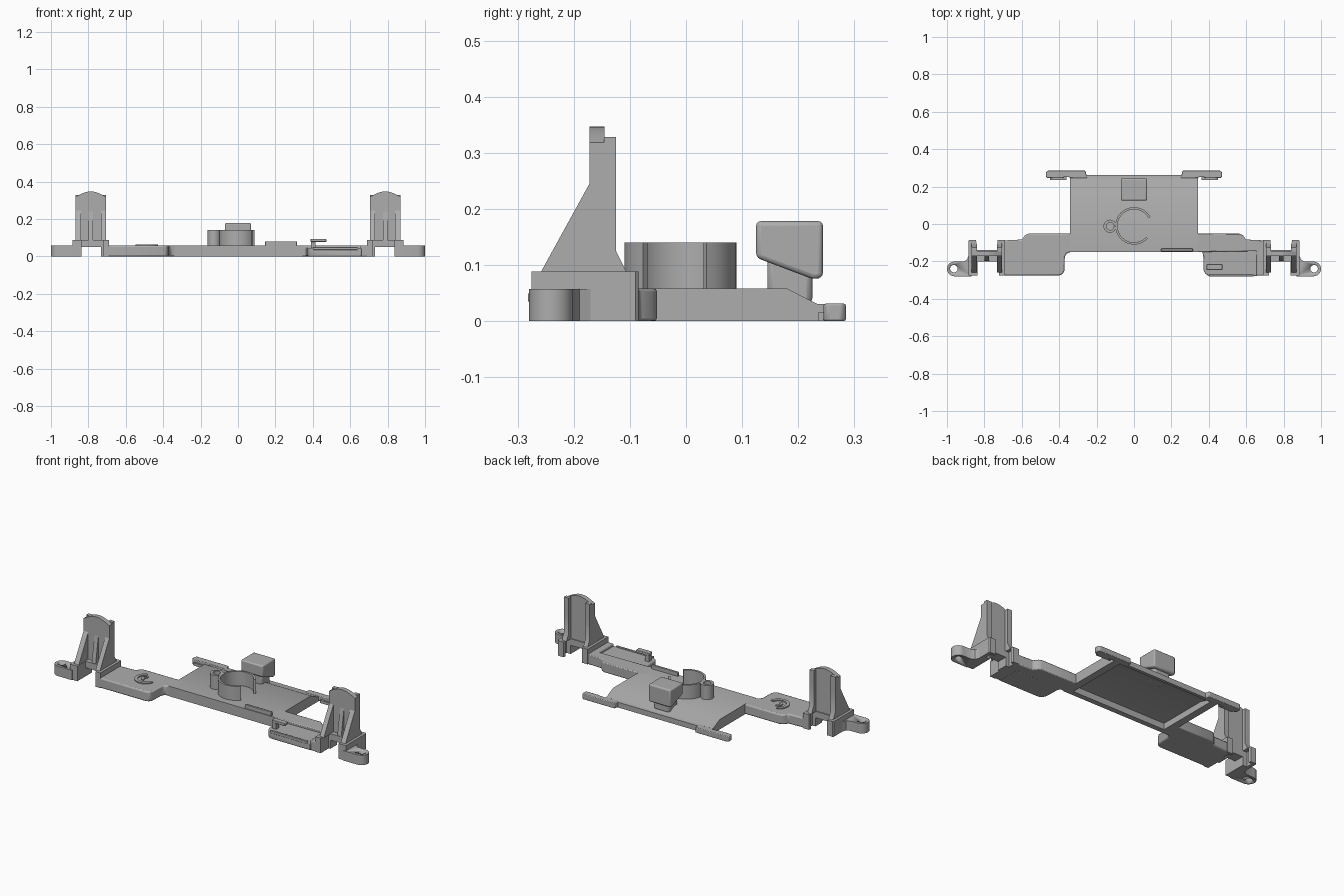
import bpy, bmesh, math
from mathutils import Vector

cube = bpy.data.objects.get("Cube")
if cube:
    bpy.data.objects.remove(cube, do_unlink=True)

grey = bpy.data.materials.new("plain grey")
grey.use_nodes = True
GREY = (0.42, 0.42, 0.42, 1)
grey.diffuse_color = GREY
grey.node_tree.nodes["Principled BSDF"].inputs["Base Color"].default_value = GREY


def prism(name, pts, lo, hi, axis="z", bevel=0, mirror=False, segments=2):
    """Extrude a flat outline along one axis from lo to hi."""
    place = {"x": lambda a, b, h: (h, a, b),
             "y": lambda a, b, h: (a, h, b),
             "z": lambda a, b, h: (a, b, h)}[axis]
    bm = bmesh.new()
    face = bm.faces.new([bm.verts.new(place(a, b, lo)) for a, b in pts])
    top = bmesh.ops.extrude_face_region(bm, geom=[face])["geom"]
    shift = Vector(place(0, 0, hi - lo))
    bmesh.ops.translate(bm, vec=shift, verts=[v for v in top if isinstance(v, bmesh.types.BMVert)])
    bmesh.ops.recalc_face_normals(bm, faces=bm.faces)
    mesh = bpy.data.meshes.new(name)
    bm.to_mesh(mesh)
    bm.free()
    mesh.materials.append(grey)
    ob = bpy.data.objects.new(name, mesh)
    bpy.context.collection.objects.link(ob)
    if bevel:
        mod = ob.modifiers.new("soft edges", "BEVEL")
        mod.width, mod.segments, mod.limit_method = bevel, segments, "ANGLE"
    if mirror:
        mod = ob.modifiers.new("other side", "MIRROR")
        mod.use_mirror_merge = False
    bpy.ops.object.select_all(action="DESELECT")
    bpy.context.view_layer.objects.active = ob
    ob.select_set(True)
    bpy.ops.object.shade_smooth_by_angle(angle=math.radians(35))
    return ob


def box(name, x, y, z, **kw):
    return prism(name, [(x[0], y[0]), (x[1], y[0]), (x[1], y[1]), (x[0], y[1])], *z, **kw)


def arc(cx, cy, r, start, end, n=32):
    angles = [math.radians(start + (end - start) * i / n) for i in range(n + 1)]
    return [(cx + r * math.cos(a), cy + r * math.sin(a)) for a in angles]


def band(cx, cy, outer, inner, start, end):
    return arc(cx, cy, outer, start, end) + arc(cx, cy, inner, end, start)


# Centre tray: a shell with a hollow underside and a sloping rear edge
slope = [(-.15, 0), (-.15, .058), (.18, .058), (.235, .03), (.262, .03), (.262, 0)]
hollow = [(.245, 0), (.24, .015), (.17, .036), (-.12, .036), (-.12, 0)]
prism("centre_tray", slope + hollow, -.3, .3, "x")
prism("tray_side_rim", slope, .3, .342, "x", mirror=True)

# Rear tabs
prism("rear_tab", [(.25, .245), (.26, .285), (.462, .285), (.47, .277), (.47, .252),
                   (.462, .245), (.385, .245), (.375, .25), (.345, .25), (.34, .245)],
      0, .031, bevel=.004, mirror=True)
box("rear_tab_lip", (.36, .45), (.236, .25), (0, .016), mirror=True)

# Side wings
rear_edge = [(.565, -.052), (.582, -.06), (.6, -.083), (.7, -.088)]
prism("right_wing", [(-x, y) for x, y in
                     [(.3, -.052)] + rear_edge +
                     [(.7, -.275), (.4, -.275), (.382, -.268), (.372, -.25), (.37, -.175),
                      (.36, -.157), (.34, -.15), (.3, -.15)]],
      0, .058, bevel=.007)
prism("left_wing", [(.3, -.052)] + rear_edge +
      [(.7, -.275), (.655, -.275), (.655, -.145), (.3, -.15)], 0, .058, bevel=.005)
prism("left_wing_shelf", [(.36, -.14), (.66, -.14), (.66, -.278), (.4, -.278),
                          (.38, -.265), (.372, -.245), (.37, -.165)],
      0, .044, bevel=.005)
box("shelf_edge_bar", (.4, .64), (-.282, -.27), (.034, .05), bevel=.003)

# Small fittings on the wings
box("tray_rail", (.145, .315), (-.146, -.132), (.05, .08), bevel=.003)
box("clip_stem", (.39, .415), (-.243, -.217), (.04, .09))
box("clip_hook", (.388, .472), (-.246, -.215), (.078, .094), bevel=.003)
prism("curved_rib", band(-.487, -.15, .06, .042, 115, 345), .05, .064)
prism("short_rib", band(-.487, -.15, .024, .01, 90, 270), .05, .064)

# Split ring and its pin tube
prism("split_ring", band(0, -.01, .1, .088, 28, 318), .05, .14)
prism("pin_tube", band(-.128, -.012, .035, .02, 0, 359.9), .05, .14)

# Push knob on a short stem
prism("knob_stem", [(.145, .035), (.145, .12), (.225, .12), (.225, .03)], -.05, .05, "x",
      bevel=.01)
prism("knob", [(.125, .113), (.125, .178), (.244, .178), (.244, .078), (.228, .074)],
      -.07, .07, "x", bevel=.012, segments=3)

# Upright end supports: arched front panel and rear flanges
arch = [(.87 - .165 * i / 12, .318 + .029 * math.sin(math.pi * i / 12)) for i in range(13)]
prism("support_panel", [(.705, .05), (.87, .05)] + arch, -.172, -.145, "y", mirror=True)
gusset = [(-.26, .085), (-.172, .245), (-.145, .245), (-.125, .245), (-.125, .125), (-.105, .085)]
for side, x0, x1 in (("inner", .705, .732), ("outer", .84, .87)):
    prism(side + "_gusset", gusset, x0, x1, "x", mirror=True)
    box(side + "_flange", (x0, x1), (-.146, -.125), (.2, .328), mirror=True)
prism("middle_rib", [(-.2, .07), (-.172, .24), (-.16, .07)], .775, .8, "x", mirror=True)
box("support_crossbar", (.72, .85), (-.2, -.14), (.05, .088), mirror=True)

# Support posts with hooked rear ends
prism("inner_post", [(.69, -.275), (.722, -.275), (.722, -.2), (.732, -.2), (.732, -.14),
                     (.712, -.14), (.712, -.1), (.732, -.1), (.728, -.085), (.69, -.085)],
      0, .088, mirror=True)
prism("outer_post", [(.885, -.275), (.838, -.275), (.838, -.14), (.865, -.14), (.865, -.1),
                     (.842, -.1), (.846, -.085), (.88, -.085), (.885, -.09)],
      0, .088, mirror=True)

# Mounting feet with screw holes
foot = prism("mounting_foot", [(.87, -.28), (.96, -.28)] + arc(.961, -.24, .039, -80, 90, 16) +
             [(.91, -.2), (.893, -.19), (.885, -.17), (.87, -.17)], 0, .057)
drill = prism("foot_hole_cutter", arc(.963, -.239, .02, 0, 345, 23), -.1, .2)
drill.hide_render = True
cut = foot.modifiers.new("screw hole", "BOOLEAN")
cut.operation, cut.object, cut.solver = "DIFFERENCE", drill, "EXACT"
bpy.context.view_layer.objects.active = foot
bpy.ops.object.modifier_apply(modifier=cut.name)
bpy.data.objects.remove(drill, do_unlink=True)
foot.modifiers.new("other side", "MIRROR").use_mirror_merge = False
